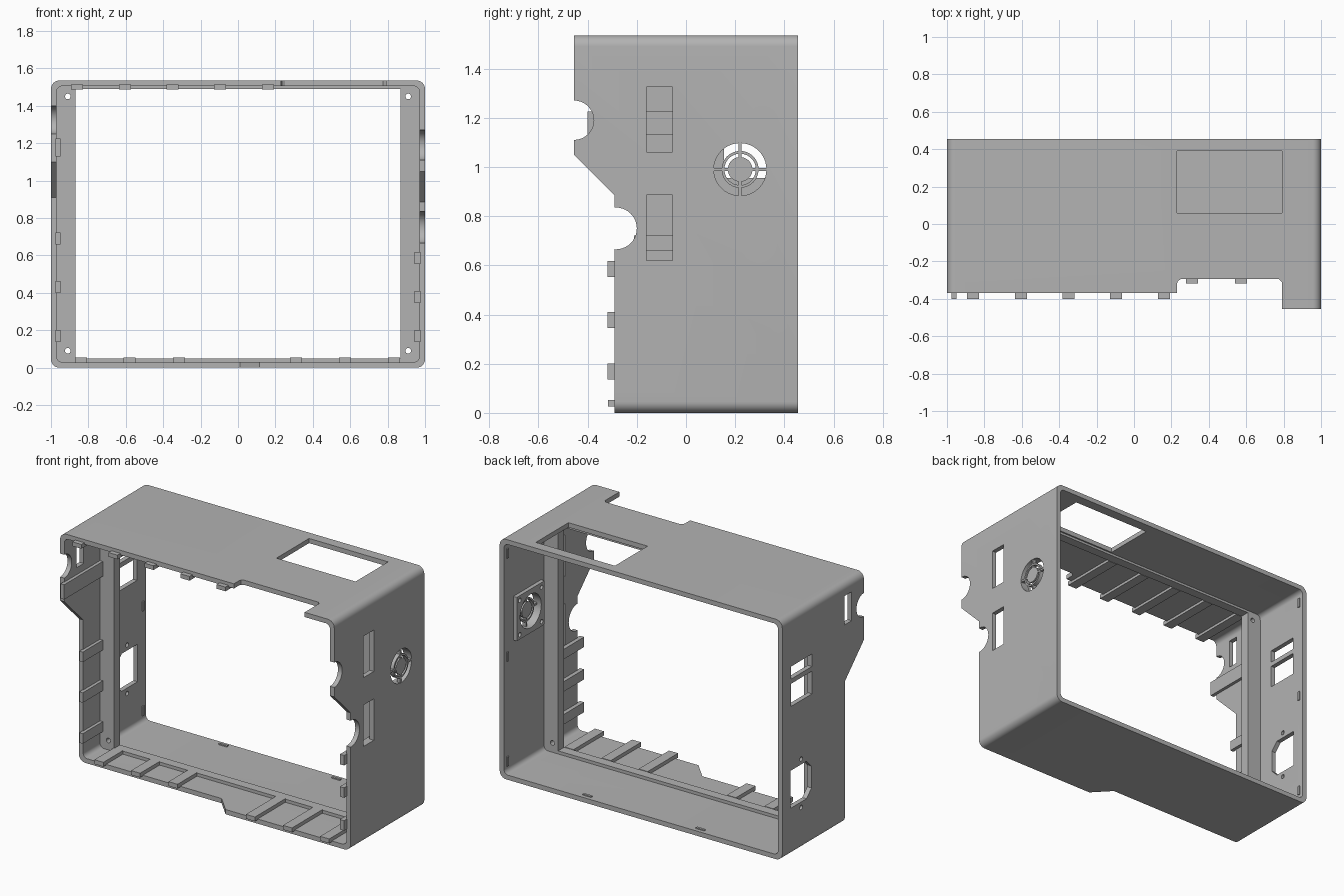
import bpy, bmesh, math
from mathutils import Vector

cube = bpy.data.objects.get("Cube")
if cube:
    bpy.data.objects.remove(cube)

grey = bpy.data.materials.new("plain_grey")
grey.use_nodes = True
COLOUR = (0.45, 0.45, 0.45, 1)
grey.diffuse_color = COLOUR
grey.node_tree.nodes["Principled BSDF"].inputs["Base Color"].default_value = COLOUR

HEIGHT, WALL, FRONT, BACK = 1.535, 0.03, -0.455, 0.455


def prism(name, axis, pts, a, b):
    """Extrude a 2D outline along an axis from a to b."""
    place = {"X": lambda p, t: Vector((t, p[0], p[1])),
             "Y": lambda p, t: Vector((p[0], t, p[1])),
             "Z": lambda p, t: Vector((p[0], p[1], t))}[axis]
    bm = bmesh.new()
    face = bm.faces.new([bm.verts.new(place(p, a)) for p in pts])
    ext = bmesh.ops.extrude_face_region(bm, geom=[face])
    moved = [v for v in ext["geom"] if isinstance(v, bmesh.types.BMVert)]
    bmesh.ops.translate(bm, verts=moved, vec=place((0, 0), b - a))
    bmesh.ops.recalc_face_normals(bm, faces=bm.faces)
    mesh = bpy.data.meshes.new(name)
    bm.to_mesh(mesh)
    bm.free()
    mesh.materials.append(grey)
    ob = bpy.data.objects.new(name, mesh)
    bpy.context.collection.objects.link(ob)
    return ob


def rect(u0, u1, v0, v1):
    return [(u0, v0), (u1, v0), (u1, v1), (u0, v1)]


def circle(u, v, r, n=40):
    return [(u + r * math.cos(math.tau * i / n), v + r * math.sin(math.tau * i / n)) for i in range(n)]


def rounded(u0, u1, v0, v1, r, n=8):
    pts = []
    corners = [(u1 - r, v1 - r), (u0 + r, v1 - r), (u0 + r, v0 + r), (u1 - r, v0 + r)]
    for k, (u, v) in enumerate(corners):
        for i in range(n + 1):
            t = math.pi / 2 * (k + i / n)
            pts.append((u + r * math.cos(t), v + r * math.sin(t)))
    return pts


def cut(ob, axis, pts, a, b):
    """Subtract a prism and bake the result."""
    tool = prism("cutter", axis, pts, a, b)
    mod = ob.modifiers.new("cut", "BOOLEAN")
    mod.operation, mod.solver, mod.object = "DIFFERENCE", "EXACT", tool
    graph = bpy.context.evaluated_depsgraph_get()
    graph.update()
    mesh = bpy.data.meshes.new_from_object(ob.evaluated_get(graph))
    ob.modifiers.clear()
    ob.data = mesh
    bpy.data.objects.remove(tool)


def box(name, x0, x1, y0, y1, z0, z1):
    return prism(name, "Z", rect(x0, x1, y0, y1), z0, z1)


# Open rounded housing
shell = prism("housing", "Y", rounded(-1, 1, 0, HEIGHT, 0.045), FRONT, BACK)
cut(shell, "Y", rounded(-1 + WALL, 1 - WALL, WALL, HEIGHT - WALL, 0.03), -1, 1)

# Stepped front edges of the four walls
cut(shell, "X", [(-0.6, -0.1), (-0.29, -0.1), (-0.29, 0.885), (FRONT, 1.05), (-0.6, 1.05)], 0.85, 1.1)
cut(shell, "X", [(-0.6, -0.1), (-0.18, -0.1), (-0.18, 0.91), (-0.37, 1.10),
                 (-0.37, 1.7), (-0.6, 1.7)], -1.1, -0.9)
cut(shell, "Z", [(-1.1, -0.6), (0.79, -0.6), (0.79, -0.31), (0.775, -0.295), (0.25, -0.295),
                 (0.235, -0.305), (0.23, -0.32), (0.23, -0.37), (-1.1, -0.37)], 1.4, 1.7)
cut(shell, "Z", [(-1.1, -0.6), (1.1, -0.6), (1.1, -0.29), (0.115, -0.29),
                 (0.01, -0.18), (-1.1, -0.18)], -0.1, 0.1)

# Right-hand wall: round notches, two slots and the vent hole
VY, VZ = 0.22, 0.99
for outline in (circle(-0.455, 1.19, 0.08), circle(-0.285, 0.75, 0.085),
                rect(-0.16, -0.055, 1.06, 1.325), rect(-0.16, -0.055, 0.62, 0.885),
                circle(VY, VZ, 0.107)):
    cut(shell, "X", outline, 0.9, 1.1)

# Opposite wall: notch, slot, divided window, socket opening with screw holes
for outline in (circle(-0.37, 1.325, 0.075), rect(-0.245, -0.175, 1.27, 1.455),
                rect(0.155, 0.365, 0.955, 1.10), rect(0.155, 0.365, 1.13, 1.21),
                [(0.37, 0.305), (0.37, 0.545), (0.21, 0.545), (0.16, 0.495), (0.16, 0.355), (0.21, 0.305)],
                circle(0.265, 0.58, 0.014, 16), circle(0.265, 0.27, 0.014, 16)):
    cut(shell, "X", outline, -1.1, -0.9)

# Display opening in the top
cut(shell, "Z", rect(0.23, 0.79, 0.06, 0.39), 1.4, 1.7)

# Inner flange with screw holes at the corners
F0, F1 = -0.01, 0.05
for side, label in ((-1, "right"), (1, "left")):
    x0, x1 = sorted((side * 0.87, side * 0.98))
    flange = box(label + "_flange", x0, x1, F0, F1, 0.02, HEIGHT - 0.02)
    for z in (0.09, 1.45):
        cut(flange, "Y", circle(side * 0.91, z, 0.015, 20), -0.3, 0.3)
box("bottom_lip", -0.87, 0.87, F0, F1, 0.02, 0.05)
box("top_lip", -0.87, 0.87, F0, F1, 1.49, 1.515)

# Ribs running forward from the flange, ending in locating tabs
W = 0.032
for x in (-0.84, -0.58, -0.315, 0.31, 0.572, 0.835):
    edge = -0.18 if x < 0 else -0.29
    box("bottom_rib", x - W, x + W, edge - 0.027, F0, 0.025, 0.053)
for x in (-0.86, -0.605, -0.35, -0.095, 0.16):
    box("top_rib", x - W, x + W, -0.40, F0, 1.488, 1.515)
for z in (0.168, 0.378, 0.585):
    box("left_rib", 0.945, 0.975, -0.32, F0, z - W, z + W)
for z in (0.168, 0.43, 0.69):
    box("right_rib", -0.975, -0.95, -0.212, F0, z - W, z + W)
box("right_upper_rib", -0.975, -0.95, -0.40, F0, 1.13, 1.225)

# Vent: mounting pad, ring, centre disc and spokes
pad = prism("vent_pad", "X", rect(VY - 0.14, VY + 0.14, VZ - 0.14, VZ + 0.14), 0.945, 0.975)
cut(pad, "X", circle(VY, VZ, 0.107), 0.8, 1.1)
for dy in (-0.11, 0.11):
    for dz in (-0.11, 0.11):
        cut(pad, "X", circle(VY + dy, VZ + dz, 0.014, 16), 0.9, 0.968)
ring = prism("vent_ring", "X", circle(VY, VZ, 0.075), 0.972, 1.0)
cut(ring, "X", circle(VY, VZ, 0.064), 0.8, 1.1)
disc = prism("vent_disc", "X", circle(VY, VZ, 0.05), 0.972, 1.0)
for s in (-1, 1):
    a, b = sorted((s * 0.045, s * 0.108))
    prism("vent_spoke", "X", rect(VY + a, VY + b, VZ - 0.006, VZ + 0.006), 0.974, 0.998)
    prism("vent_spoke", "X", rect(VY - 0.006, VY + 0.006, VZ + a, VZ + b), 0.974, 0.998)

# Small snap bumps near the back edge
for s in (-1, 1):
    for z in (0.1, 0.77, 1.43):
        x0, x1 = sorted((s * 0.962, s * 0.975))
        box("side_snap", x0, x1, 0.415, 0.43, z - 0.03, z + 0.03)
    box("bottom_snap", s * 0.4 - 0.03, s * 0.4 + 0.03, 0.415, 0.43, 0.025, 0.037)

# Smooth the rounded surfaces, keep edges sharp
bpy.ops.object.select_all(action="DESELECT")
for ob in (shell, pad, ring, disc):
    ob.select_set(True)
bpy.context.view_layer.objects.active = shell
bpy.ops.object.shade_smooth_by_angle(angle=math.radians(30))
